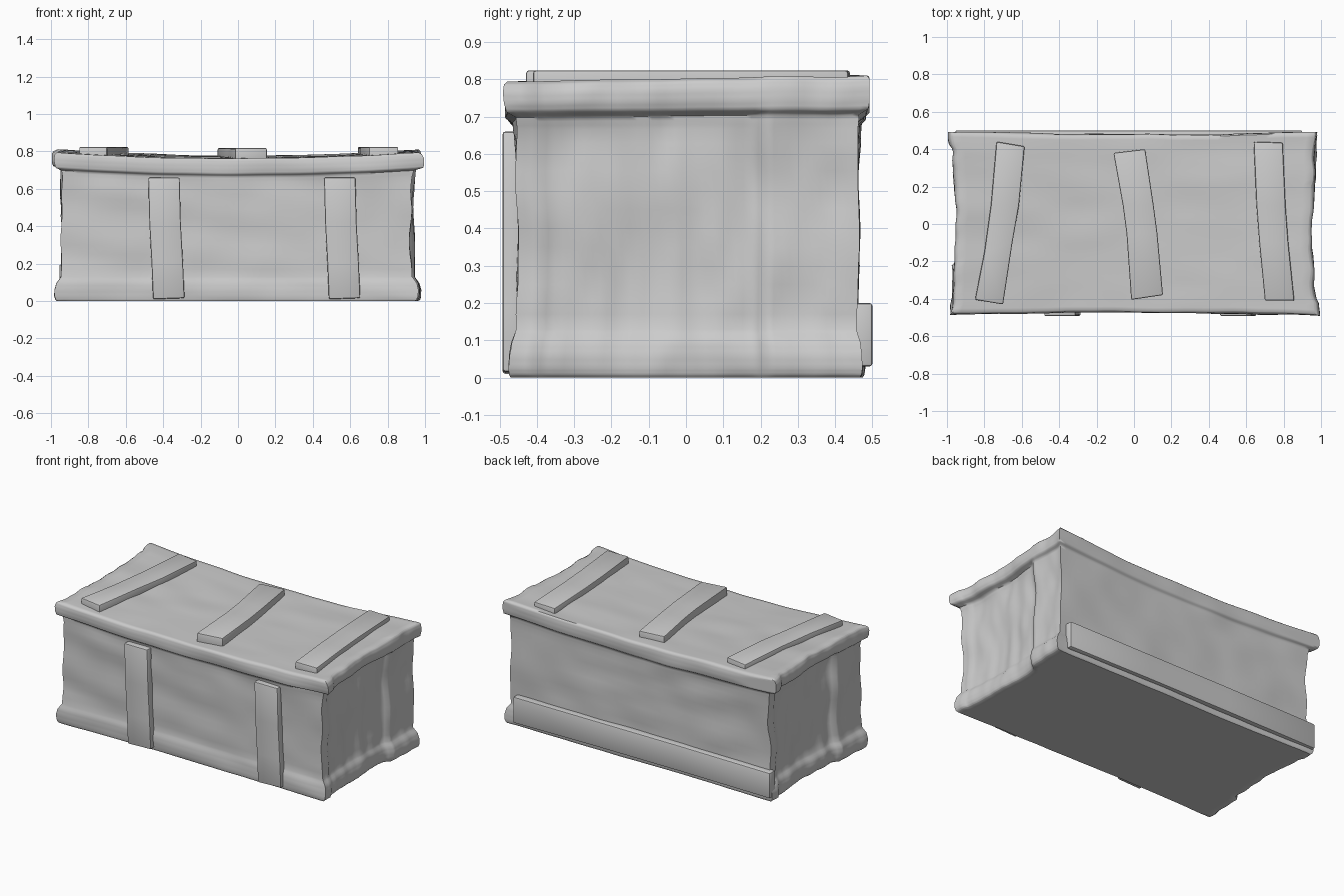
import bpy, bmesh
from math import sin
from mathutils import Vector, noise

cube = bpy.data.objects.get("Cube")
if cube:
    bpy.data.objects.remove(cube, do_unlink=True)

grey = bpy.data.materials.new("plain grey")
grey.use_nodes = True
grey.diffuse_color = (0.6, 0.6, 0.6, 1)
grey.node_tree.nodes["Principled BSDF"].inputs["Base Color"].default_value = (0.6, 0.6, 0.6, 1)


def finish(name, bm, angle):
    bmesh.ops.recalc_face_normals(bm, faces=bm.faces)
    mesh = bpy.data.meshes.new(name)
    bm.to_mesh(mesh)
    bm.free()
    mesh.materials.append(grey)
    obj = bpy.data.objects.new(name, mesh)
    bpy.context.collection.objects.link(obj)
    bpy.ops.object.select_all(action='DESELECT')
    obj.select_set(True)
    bpy.context.view_layer.objects.active = obj
    bpy.ops.object.shade_smooth_by_angle(angle=angle)
    return obj


# Vertical profile: height and how far the rim stands out
PROFILE = [(0, .3), (.008, .45), (.025, .55), (.06, .58), (.095, .45), (.13, .08),
           (.25, 0), (.4, 0), (.55, 0), (.66, 0), (.695, .12), (.71, .85),
           (.735, 1), (.765, 1), (.787, .85), (.795, .6)]


def profile_at(t):
    f = min(max(t, 0), 1) * (len(PROFILE) - 1)
    i = min(int(f), len(PROFILE) - 2)
    return Vector(PROFILE[i]).lerp(Vector(PROFILE[i + 1]), f - i)


def smooth(a, b, x):
    t = min(max((x - a) / (b - a), 0), 1)
    return t * t * (3 - 2 * t)


def wobble(x, y, z):
    return noise.noise(Vector((x, y, z)))


def sag(x):
    return .032 * x * x - .025


# Battered crate body with bottom rim, overhanging lid and end posts
bm = bmesh.new()
bmesh.ops.create_cube(bm, size=2)
bmesh.ops.subdivide_edges(bm, edges=bm.edges[:], cuts=44, use_grid_fill=True)
for vert in bm.verts:
    u, v, w = vert.co
    z, out = profile_at((w + 1) / 2)
    end = 1 if u > 0 else -1
    side = 1 if v > 0 else -1
    # broad post on one corner of each end, narrow one on the other
    post = .033 * smooth(.4, .46, v * end) + .014 * smooth(.8, .86, -v * end)
    rim = .07 * out * (1 - .45 * smooth(.4, .46, v * end) * smooth(.2, .6, z))
    hx = .91 + post + rim - .02 * (1 - v * v) * (.3 + out)
    hx += .016 * wobble(v * 2 + end * 5, 3, z * 5) + .008 * wobble(v * 7, end * 9, z * 7)
    hy = .455 + .034 * out - .012 * (1 - u * u) * (.3 + out)
    hy += .010 * wobble(u * 1.6, side * 7, z * 7 + u) + .005 * wobble(u * 5, side * 4, z * 5)
    if side > 0:
        hy += .006
    z += sag(u) * smooth(.3, .75, z) + (.008 * v + .006 * wobble(u * 3, v * 3, 1)) * smooth(.6, .8, z)
    vert.co = (u * min(hx, .995), v * min(hy, .492), max(z, 0))
finish("crate_body", bm, 1.0)


# A plank is a row of left/right edge pairs, given thickness and soft edges
def plank(name, rows, place, low, high):
    bm = bmesh.new()
    loop = [r[0] for r in rows] + [r[1] for r in reversed(rows)]
    lower = [bm.verts.new(place(a, b, low)) for a, b in loop]
    upper = [bm.verts.new(place(a, b, high)) for a, b in loop]
    n, count = len(rows), len(loop)
    for ring in (lower, upper):
        for i in range(n - 1):
            bm.faces.new((ring[i], ring[i + 1], ring[count - 2 - i], ring[count - 1 - i]))
    for i in range(count):
        j = (i + 1) % count
        bm.faces.new((lower[i], lower[j], upper[j], upper[i]))
    bmesh.ops.recalc_face_normals(bm, faces=bm.faces)
    sharp = [e for e in bm.edges if e.calc_face_angle(0) > .8]
    bmesh.ops.bevel(bm, geom=sharp, offset=.008, segments=2, profile=.5, affect='EDGES')
    finish(name, bm, .7)


def on_top(a, b, h):
    return (a, b, h)


def on_front(a, b, h):
    return (a, -h, b)


def on_back(a, b, h):
    return (a, h, b)


# Lid planks
plank("lid_plank_right", [((-.735, .44), (-.585, .415)), ((-.765, .1), (-.615, .1)),
      ((-.80, -.15), (-.65, -.1)), ((-.85, -.405), (-.70, -.43))], on_top, .74, .824)
plank("lid_plank_middle", [((-.11, .38), (.06, .40)), ((-.06, .1), (.105, .1)),
      ((-.04, -.05), (.125, -.05)), ((-.015, -.405), (.155, -.38))], on_top, .73, .818)
plank("lid_plank_left", [((.64, .44), (.795, .435)), ((.655, .1), (.81, .1)),
      ((.67, -.1), (.825, -.1)), ((.70, -.41), (.857, -.41))], on_top, .74, .824)

# Front planks
for name, x in (("front_plank_right", -.48), ("front_plank_left", .46)):
    plank(name, [((x, .66), (x + .168, .66)), ((x + .006, .42), (x + .174, .42)),
          ((x + .018, .2), (x + .186, .2)), ((x + .026, .01), (x + .194, .016))],
          on_front, .43, .492)

# Long skirting plank along the back
plank("back_plank", [((-.955, .03), (-.955, .195)), ((-.3, .035), (-.3, .2)),
      ((.3, .035), (.3, .2)), ((.9, .03), (.9, .2))], on_back, .44, .5)
